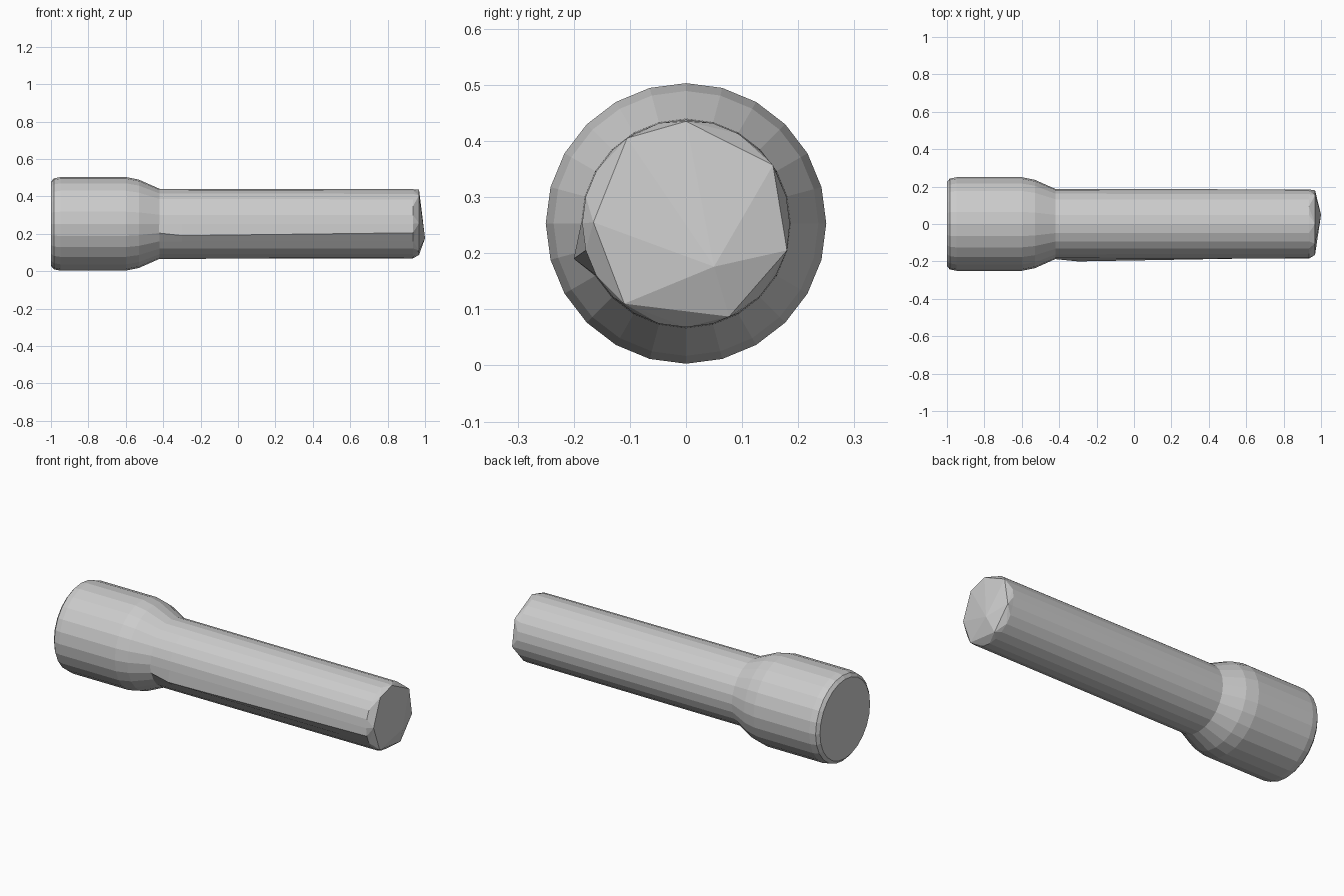
import bpy, bmesh, math
from mathutils import Vector

cube = bpy.data.objects.get("Cube")
if cube:
    bpy.data.objects.remove(cube, do_unlink=True)

SIDES = 24
AXIS_Z = 0.253

steel = bpy.data.materials.new("grey steel")
steel.use_nodes = True
colour = (0.6, 0.6, 0.6, 1)
steel.diffuse_color = colour
steel.node_tree.nodes["Principled BSDF"].inputs["Base Color"].default_value = colour


def ring(bm, x, radius):
    """Circle of vertices around the long axis."""
    angles = [2 * math.pi * i / SIDES for i in range(SIDES)]
    return [bm.verts.new((x, radius * math.cos(a), AXIS_Z + radius * math.sin(a)))
            for a in angles]


def loft(bm, profile):
    """Skin a list of (x, radius) rings and return the rings."""
    rings = [ring(bm, x, r) for x, r in profile]
    for a, b in zip(rings, rings[1:]):
        for i in range(SIDES):
            j = (i + 1) % SIDES
            bm.faces.new((a[i], a[j], b[j], b[i]))
    return rings


def bridge(bm, outer, inner):
    """Join a ring to a loop with fewer points."""
    edges = []
    for loop in (outer, inner):
        for a, b in zip(loop, loop[1:] + loop[:1]):
            edges.append(bm.edges.get((a, b)) or bm.edges.new((a, b)))
    bmesh.ops.bridge_loops(bm, edges=edges)


def points(bm, x, coords):
    return [bm.verts.new((x, y, z)) for y, z in coords]


def fan(bm, loop, apex):
    tip = bm.verts.new(apex)
    for a, b in zip(loop, loop[1:] + loop[:1]):
        bm.faces.new((a, b, tip))


def finish(bm, name):
    bmesh.ops.recalc_face_normals(bm, faces=bm.faces[:])
    mesh = bpy.data.meshes.new(name)
    bm.to_mesh(mesh)
    bm.free()
    mesh.materials.append(steel)
    obj = bpy.data.objects.new(name, mesh)
    bpy.context.collection.objects.link(obj)


# Head: rounded drum tapering to the shaft, with a faceted socket in its end
bm = bmesh.new()
rings = loft(bm, [(-1, 0.225), (-0.985, 0.243), (-0.95, 0.25), (-0.6, 0.25),
                  (-0.53, 0.236), (-0.41, 0.183)])
socket = points(bm, -1, [(-0.17, 0.22), (0, 0.41), (0.17, 0.21), (0, 0.12)])
bridge(bm, rings[0], socket)
fan(bm, socket, (-0.88, 0, 0.24))
finish(bm, "head")

# Shaft: long cylinder with one raised ridge near the head and a blunt faceted tip
bm = bmesh.new()
rings = loft(bm, [(-0.43, 0.187), (-0.3, 0.187), (0.935, 0.185)])
ridge = min(rings[1], key=lambda v: (v.co - Vector((-0.3, -0.2, 0.19))).length)
ridge.co = (-0.3, -0.2, 0.19)
tip = points(bm, 0.968, [(0.155, 0.357), (0, 0.435), (-0.105, 0.405), (-0.165, 0.255),
                         (-0.11, 0.11), (0.077, 0.087), (0.18, 0.205)])
bridge(bm, rings[2], tip)
fan(bm, tip, (1, 0.05, 0.176))
finish(bm, "shaft")
